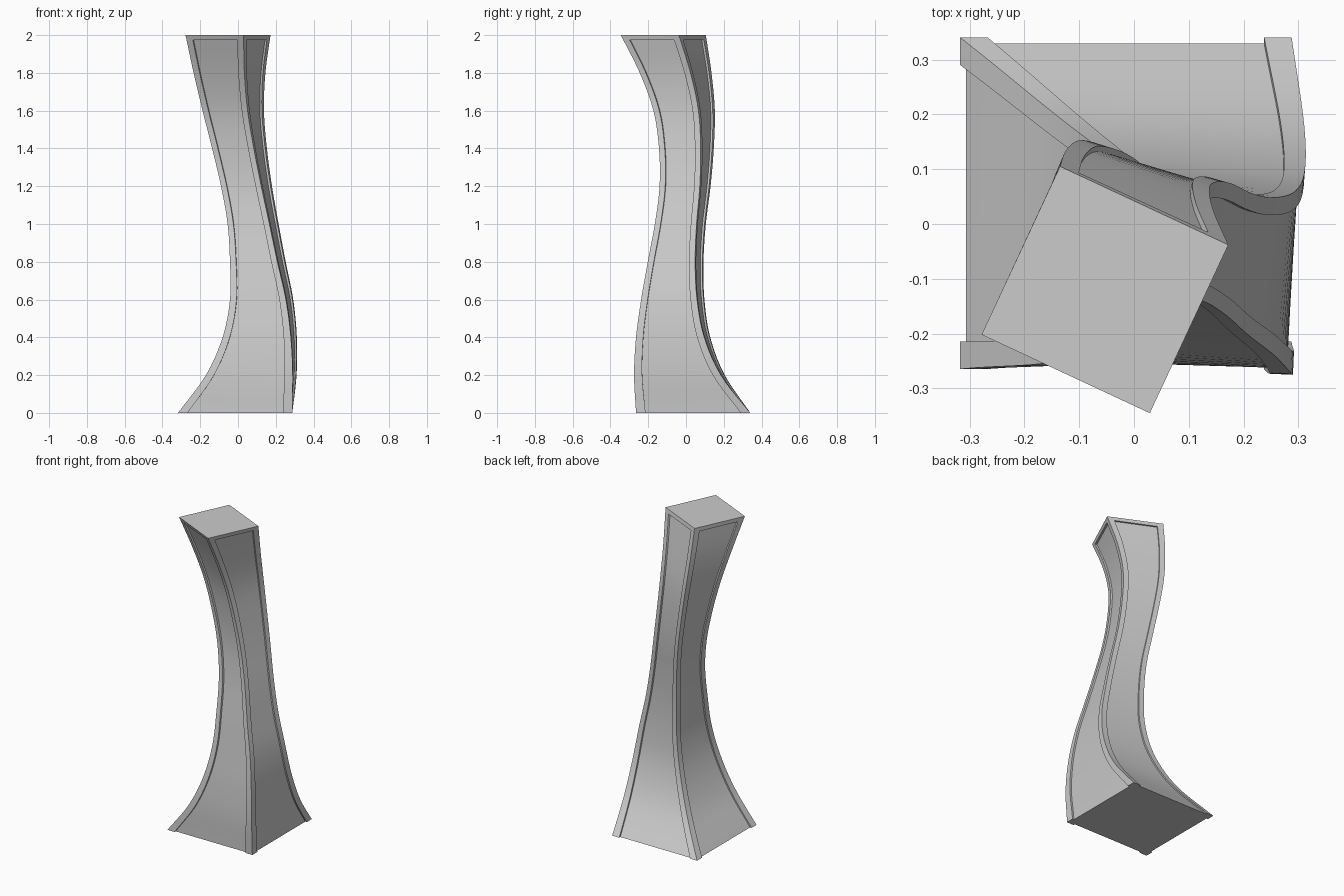
import bpy, bmesh
from math import cos, sin, radians

if "Cube" in bpy.data.objects:
    bpy.data.objects.remove(bpy.data.objects["Cube"])

# Spine stations every 0.2 in z: centre x, centre y, overall width
CX = [-.015, .07, .115, .125, .105, .08, .045, .008, -.025, -.045, -.053]
CY = [.038, -.035, -.068, -.07, -.055, -.03, -.005, .002, -.01, -.055, -.12]
W = [.605, .48, .393, .335, .295, .27, .27, .29, .325, .38, .450]
TWIST = -12.5      # degrees per unit of height
DEPTH = .011       # recess of the side panels
CAP_Z = 1.975      # underside of the top cap


def sample(vals, z):
    """Catmull-Rom interpolation along the height."""
    t = z / .2
    i = min(int(t), len(vals) - 2)
    u = t - i
    p1, p2 = vals[i], vals[i + 1]
    p0 = vals[i - 1] if i else 2 * p1 - p2
    p3 = vals[i + 2] if i + 2 < len(vals) else 2 * p2 - p1
    return .5 * (2 * p1 + (p2 - p0) * u + (2 * p0 - 5 * p1 + 4 * p2 - p3) * u * u
                 + (3 * p1 - p0 - 3 * p2 + p3) * u ** 3)


def ring(bm, z, depth):
    """Square section with corner posts and recessed sides."""
    a = radians(TWIST * z)
    side = sample(W, z) / (cos(a) + sin(abs(a)))
    h = side / 2
    b = h - (.02 + .05 * side)
    corner = [(h, b), (h, h), (b, h), (b, h - depth)]
    corner.insert(0, (h - depth, b))
    verts = []
    for k in range(4):
        r = a + radians(90 * k)
        for x, y in corner:
            verts.append(bm.verts.new((sample(CX, z) + x * cos(r) - y * sin(r),
                                       sample(CY, z) + x * sin(r) + y * cos(r), z)))
    return verts


# Twisted pillar: paneled shaft, then a plain cap
bm = bmesh.new()
N = 48
levels = [(CAP_Z * i / N, DEPTH) for i in range(N + 1)] + [(CAP_Z, 0), (2, 0)]
rings = [ring(bm, z, d) for z, d in levels]
for lo, hi in zip(rings, rings[1:]):
    n = len(lo)
    for i in range(n):
        j = (i + 1) % n
        bm.faces.new((lo[i], lo[j], hi[j], hi[i]))
bm.faces.new(rings[0][::-1])
bm.faces.new(rings[-1])
bmesh.ops.remove_doubles(bm, verts=bm.verts, dist=1e-5)
bmesh.ops.recalc_face_normals(bm, faces=bm.faces)
mesh = bpy.data.meshes.new("twisted_pillar")
bm.to_mesh(mesh)
bm.free()
pillar = bpy.data.objects.new("twisted_pillar", mesh)
bpy.context.collection.objects.link(pillar)
bpy.context.view_layer.objects.active = pillar
pillar.select_set(True)
bpy.ops.object.shade_smooth_by_angle(angle=radians(30))
